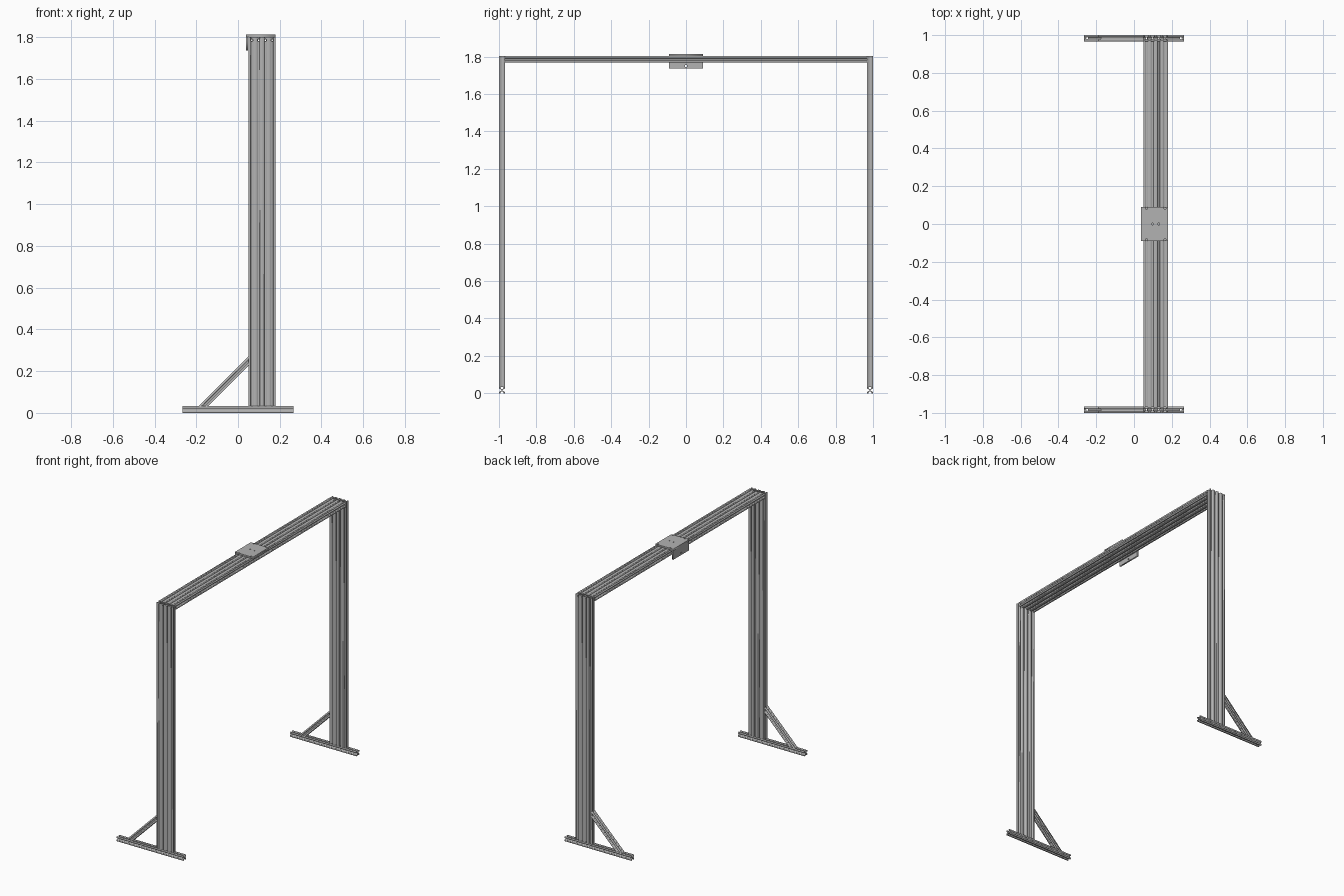
import bpy, bmesh
from math import pi, sin, cos, radians
from mathutils import Matrix, Vector

cube = bpy.data.objects.get("Cube")
if cube:
    bpy.data.objects.remove(cube)

U = 0.0325            # width of one slotted module
TOP = 1.802           # top of posts and beam
POST_X = 0.115        # centre of posts and beam
MODULES = [POST_X + U * (i - 1.5) for i in range(4)]
MM = U / 20


def material(name, value):
    mat = bpy.data.materials.new(name)
    mat.use_nodes = True
    mat.diffuse_color = (value, value, value, 1)
    mat.node_tree.nodes["Principled BSDF"].inputs["Base Color"].default_value = (value, value, value, 1)
    return mat


aluminium = material("aluminium grey", 0.45)


def circle(x, y, r, sides=16):
    return [(x + r * cos(2 * pi * i / sides), y + r * sin(2 * pi * i / sides)) for i in range(sides)]


def extrude_loops(name, loops, length, matrix):
    """Fill closed outlines (inner ones become holes) and extrude along local z."""
    curve = bpy.data.curves.new(name, 'CURVE')
    curve.dimensions = '2D'
    curve.fill_mode = 'BOTH'
    curve.extrude = length / 2
    for loop in loops:
        spline = curve.splines.new('POLY')
        spline.points.add(len(loop) - 1)
        for point, (x, y) in zip(spline.points, loop):
            point.co = (x, y, 0, 1)
        spline.use_cyclic_u = True
    helper = bpy.data.objects.new(name + "_outline", curve)
    bpy.context.collection.objects.link(helper)
    bpy.context.view_layer.update()
    mesh = bpy.data.meshes.new_from_object(helper)
    bpy.data.objects.remove(helper)
    bpy.data.curves.remove(curve)
    bm = bmesh.new()
    bm.from_mesh(mesh)
    bmesh.ops.remove_doubles(bm, verts=bm.verts, dist=1e-5)
    bmesh.ops.recalc_face_normals(bm, faces=bm.faces)
    bm.to_mesh(mesh)
    bm.free()
    mesh.transform(matrix)
    mesh.name = name
    mesh.materials.clear()
    mesh.materials.append(aluminium)
    obj = bpy.data.objects.new(name, mesh)
    bpy.context.collection.objects.link(obj)
    return obj


def slot_loops(n):
    """Cross-section of an n-module slotted bar, wide along x."""
    half_slot = [(-4.6, 0), (-3.1, 1.5), (-3.1, 1.9), (-5.5, 1.9), (-5.5, 3.2), (-2.8, 6)]
    slot = half_slot + [(-t, d) for t, d in reversed(half_slot)]
    w = 10 * n
    centres = [20 * i - w + 10 for i in range(n)]
    outer = [(-w, -10)]
    outer += [(c + t, d - 10) for c in centres for t, d in slot]
    outer += [(w, -10)] + [(w - d, t) for t, d in slot]
    outer += [(w, 10)] + [(c - t, 10 - d) for c in reversed(centres) for t, d in slot]
    outer += [(-w, 10)] + [(d - w, -t) for t, d in slot]
    loops = [outer] + [circle(c, 0, 2.1) for c in centres]
    # hollow chambers between neighbouring modules
    quarter = [(5.9, 2.7), (2.8, 5.8), (2.8, 8.2)]
    right = [(x, -y) for x, y in reversed(quarter)] + quarter
    chamber = right + [(-x, -y) for x, y in right]
    loops += [[(c + 10 + x, y) for x, y in chamber] for c in centres[:-1]]
    return [[(x * MM, y * MM) for x, y in loop] for loop in loops]


def drill(obj, points, axis, length, radius):
    """Cut round bolt holes through a part."""
    bm = bmesh.new()
    rot = Matrix.Rotation(pi / 2, 4, 'X') if axis == 'Y' else Matrix()
    for p in points:
        bmesh.ops.create_cone(bm, cap_ends=True, segments=12, radius1=radius, radius2=radius,
                              depth=length, matrix=Matrix.Translation(p) @ rot)
    mesh = bpy.data.meshes.new("drill")
    bm.to_mesh(mesh)
    bm.free()
    cutter = bpy.data.objects.new(obj.name + "_drill", mesh)
    bpy.context.collection.objects.link(cutter)
    cutter.hide_render = True
    mod = obj.modifiers.new("bolt holes", 'BOOLEAN')
    mod.object = cutter
    mod.solver = 'EXACT'
    bpy.context.view_layer.update()
    cut = bpy.data.meshes.new_from_object(obj.evaluated_get(bpy.context.evaluated_depsgraph_get()))
    obj.modifiers.clear()
    obj.data = cut
    bpy.data.objects.remove(cutter)


wide, single = slot_loops(4), slot_loops(1)

# Cross beam
beam_z = TOP - U / 2
extrude_loops("cross_beam", wide, 2 - 2 * U,
              Matrix.Translation((POST_X, 0, beam_z)) @ Matrix.Rotation(pi / 2, 4, 'X'))

for side, sign in (("front", -1), ("back", 1)):
    y = sign * (1 - U / 2)
    # Upright post
    post = extrude_loops(side + "_post", wide, TOP - U, Matrix.Translation((POST_X, y, (TOP + U) / 2)))
    drill(post, [(x, y, beam_z) for x in MODULES], 'Y', 2 * U, 0.0055)

    # Foot bar
    foot = extrude_loops(side + "_foot", single, 0.53,
                         Matrix.Translation((0, y, U / 2)) @ Matrix.Rotation(pi / 2, 4, 'Y'))
    drill(foot, [(x, y, U / 2) for x in MODULES + [-0.248, 0.248]], 'Z', 2 * U, 0.0055)

    # Diagonal brace, ends mitred against the foot and the post
    inner_x = POST_X - 2 * U
    rise = 0.215
    middle = Vector((inner_x - rise / 2, y, U + rise / 2))
    brace = extrude_loops(side + "_brace", single, 0.3,
                          Matrix.Translation(middle) @ Matrix.Rotation(radians(45), 4, 'Y'))
    for v in brace.data.vertices:
        along = (v.co - middle).dot(Vector((1, 0, 1)))
        slide = inner_x - v.co.x if along > 0 else U - v.co.z
        v.co += Vector((slide, 0, slide))

# Mounting plate on the beam with its side flange
THICK, LEFT, RIGHT, HALF = 0.011, 0.038, POST_X + 2 * U, 0.091


def rectangle(x0, x1, y0, y1):
    return [(x0, y0), (x1, y0), (x1, y1), (x0, y1)]


holes = [circle(x, y, 0.005) for x in (0.066, 0.164) for y in (-0.083, 0.083)]
holes += [circle(x, 0, 0.005) for x in MODULES[1:3]]
extrude_loops("mount_plate", [rectangle(LEFT, RIGHT, -HALF, HALF)] + holes, THICK,
              Matrix.Translation((0, 0, TOP + THICK / 2)))
# flange outline is drawn in (height, y) and stood upright
extrude_loops("mount_flange", [rectangle(-TOP, -1.736, -HALF, HALF), circle(-1.75, 0, 0.006)], THICK,
              Matrix.Translation((LEFT + THICK / 2, 0, 0)) @ Matrix.Rotation(pi / 2, 4, 'Y'))
